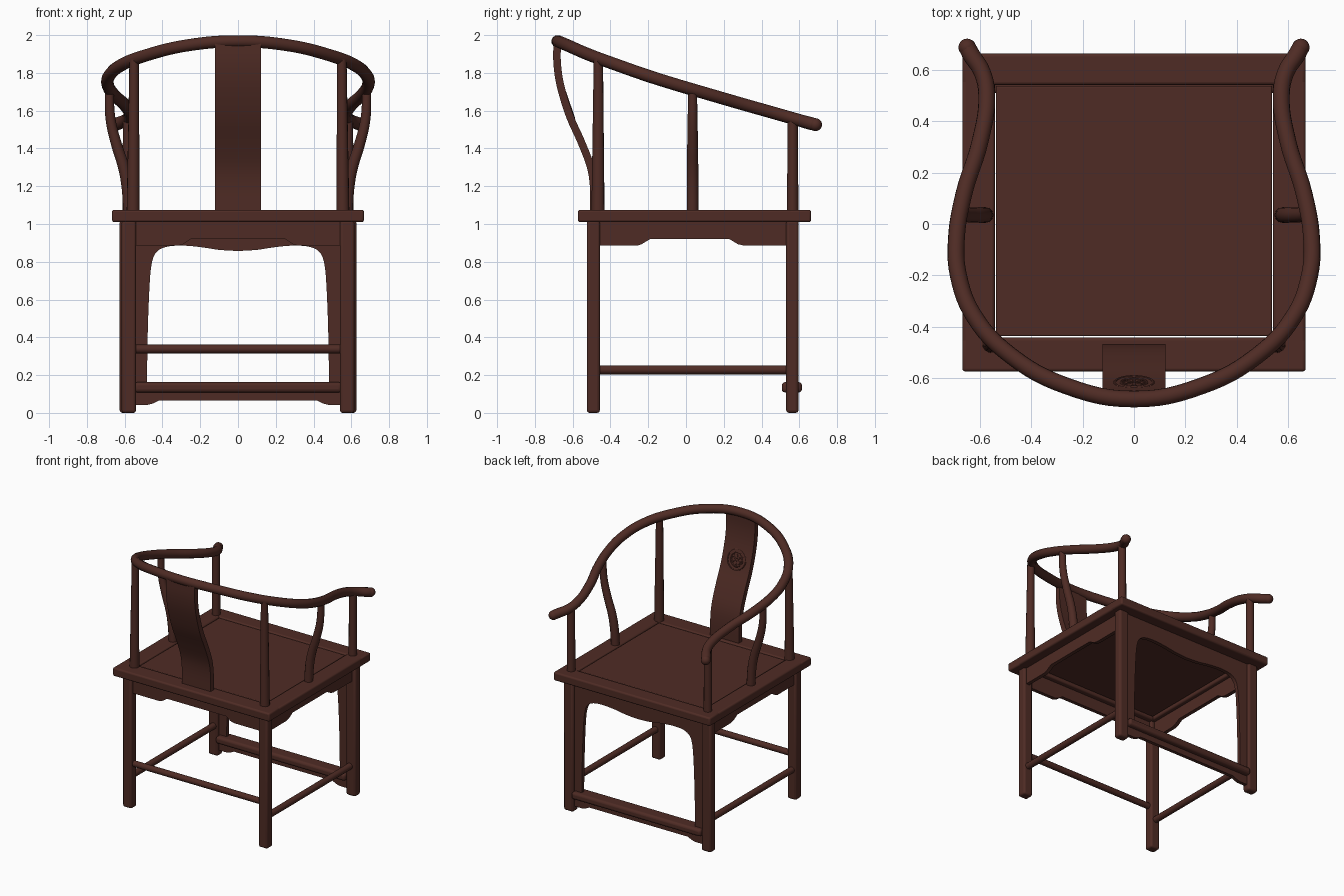
import bpy, bmesh, math
from mathutils import Vector

if "Cube" in bpy.data.objects:
    bpy.data.objects.remove(bpy.data.objects["Cube"])

wood = bpy.data.materials.new("dark red wood")
wood.diffuse_color = (0.078, 0.0245, 0.018, 1)
wood.use_nodes = True
wood.node_tree.nodes["Principled BSDF"].inputs["Base Color"].default_value = wood.diffuse_color


def finish(ob, bevel=0.0, angle=35, segments=3):
    ob.data.materials.clear()
    ob.data.materials.append(wood)
    if bevel:
        m = ob.modifiers.new("soft edges", 'BEVEL')
        m.width, m.segments, m.limit_method = bevel, segments, 'ANGLE'
        m.angle_limit = math.radians(40)
    bpy.ops.object.select_all(action='DESELECT')
    ob.select_set(True)
    bpy.context.view_layer.objects.active = ob
    bpy.ops.object.shade_smooth_by_angle(angle=math.radians(angle))
    return ob


def prism(name, pts, axis, lo, hi, bevel=0.0, segments=3):
    """Extrude a flat outline along x, y or z."""
    def place(p, d):
        u, v = p
        return {'x': (d, u, v), 'y': (u, d, v), 'z': (u, v, d)}[axis]
    bm = bmesh.new()
    a = [bm.verts.new(place(p, lo)) for p in pts]
    b = [bm.verts.new(place(p, hi)) for p in pts]
    bm.faces.new(a)
    bm.faces.new(b[::-1])
    n = len(pts)
    for i in range(n):
        j = (i + 1) % n
        bm.faces.new((a[i], b[i], b[j], a[j]))
    bmesh.ops.recalc_face_normals(bm, faces=bm.faces)
    me = bpy.data.meshes.new(name)
    bm.to_mesh(me)
    bm.free()
    ob = bpy.data.objects.new(name, me)
    bpy.context.collection.objects.link(ob)
    return finish(ob, bevel, segments=segments)


def box(name, x0, x1, y0, y1, z0, z1, bevel=0.005, segments=3):
    return prism(name, [(x0, y0), (x1, y0), (x1, y1), (x0, y1)], 'z', z0, z1, bevel, segments)


def tube(name, pts, depth, radii=None, res=6):
    """Round bar through the given points."""
    cu = bpy.data.curves.new(name, 'CURVE')
    cu.dimensions = '3D'
    cu.bevel_depth, cu.bevel_resolution, cu.resolution_u = depth, 4, res
    cu.use_fill_caps = True
    sp = cu.splines.new('BEZIER')
    sp.bezier_points.add(len(pts) - 1)
    for i, p in enumerate(pts):
        bp = sp.bezier_points[i]
        bp.co = p
        bp.handle_left_type = bp.handle_right_type = 'AUTO'
        bp.radius = radii[i] if radii else 1
    ob = bpy.data.objects.new(name, cu)
    bpy.context.collection.objects.link(ob)
    bpy.ops.object.select_all(action='DESELECT')
    ob.select_set(True)
    bpy.context.view_layer.objects.active = ob
    bpy.ops.object.convert(target='MESH')
    return finish(bpy.context.object, angle=50)


def catmull(pts, n=5):
    p = [Vector(q) for q in pts]
    p = [2 * p[0] - p[1]] + p + [2 * p[-1] - p[-2]]
    out = []
    for i in range(1, len(p) - 2):
        for k in range(n):
            t = k / n
            a, b, c, d = p[i - 1:i + 3]
            out.append(0.5 * (2 * b + (c - a) * t + (2 * a - 5 * b + 4 * c - d) * t * t
                              + (3 * b - a - 3 * c + d) * t ** 3))
    return out + [p[-2]]


def mirrored(half):
    """Outline from its right half, listed from the centre outward."""
    return [(x, z) for x, z in half] + [(-x, z) for x, z in reversed(half) if x > 0]


# seat frame and inset panel
box("seat_back_rail", -0.667, 0.667, -0.573, -0.44, 1.01, 1.075, 0.012)
box("seat_front_rail", -0.667, 0.667, 0.54, 0.662, 1.01, 1.075, 0.012)
for s, side in ((-1, "left"), (1, "right")):
    xs = sorted((s * 0.667, s * 0.54))
    box(f"seat_{side}_rail", *xs, -0.572, 0.661, 1.01, 1.075, 0.012)
box("seat_panel", -0.536, 0.536, -0.436, 0.536, 1.03, 1.07, 0.006)

# curved crest rail with arms
half = [(0.648, 0.688, 1.526), (0.635, 0.662, 1.532), (0.59, 0.59, 1.552),
        (0.572, 0.50, 1.578), (0.598, 0.32, 1.629), (0.66, 0.12, 1.687),
        (0.69, -0.06, 1.740), (0.682, -0.2, 1.784), (0.62, -0.36, 1.840),
        (0.48, -0.51, 1.895), (0.26, -0.63, 1.947)]
path = half + [(0, -0.68, 1.967)] + [(-x, y, z) for x, y, z in reversed(half)]
rad = [1.0, 1.04] + [1] * (len(path) - 4) + [1.04, 1.0]
tube("crest_rail", path, 0.033, rad)

for s, side in ((-1, "left"), (1, "right")):
    # rounded arm tips
    bpy.ops.mesh.primitive_uv_sphere_add(segments=20, ring_count=12, radius=0.034,
                                         location=(s * 0.648, 0.686, 1.526))
    tip = bpy.context.object
    tip.name = f"arm_tip_{side}"
    finish(tip)
    # posts above the seat
    tube(f"back_post_{side}", [(s * 0.555, -0.466, 1.05), (s * 0.55, -0.464, 1.87)],
         0.035, [1, 0.72])
    tube(f"front_post_{side}", [(s * 0.582, 0.565, 1.05), (s * 0.582, 0.565, 1.55)],
         0.03, [1, 0.92])
    tube(f"arm_support_{side}",
         [(s * 0.576, 0.035, 1.05), (s * 0.586, 0.035, 1.2), (s * 0.605, 0.035, 1.3),
          (s * 0.64, 0.035, 1.41), (s * 0.674, 0.035, 1.55), (s * 0.682, 0.035, 1.70)],
         0.031, [1, 1, 0.97, 0.92, 0.85, 0.75])
    # legs
    xs = sorted((s * 0.54, s * 0.616))
    box(f"back_leg_{side}", *xs, -0.525, -0.456, 0, 1.02, 0.014)
    xs = sorted((s * 0.545, s * 0.627))
    box(f"front_leg_{side}", *xs, 0.53, 0.596, 0, 1.02, 0.016)
    # side stretcher and side apron
    tube(f"side_stretcher_{side}", [(s * 0.58, -0.47, 0.228), (s * 0.58, 0.55, 0.228)], 0.024)
    xs = sorted((s * 0.57, s * 0.598))
    prism(f"side_apron_{side}",
          [(-0.47, 1.015), (-0.47, 0.885), (-0.26, 0.885), (-0.235, 0.893), (-0.19, 0.92),
           (0.23, 0.92), (0.275, 0.893), (0.31, 0.885), (0.54, 0.885), (0.54, 1.015)],
          'x', *xs)

# back apron and stretcher
prism("back_apron", mirrored([(0, 0.92), (0.25, 0.92), (0.29, 0.893), (0.32, 0.885),
                              (0.55, 0.885), (0.55, 1.015)]), 'y', -0.505, -0.478)
tube("back_stretcher", [(-0.56, -0.49, 0.338), (0.56, -0.49, 0.338)], 0.023)

# arched front apron running down the legs
arch = [(p.x, p.y) for p in catmull([(0, 0.857), (0.1, 0.863), (0.2, 0.878), (0.3, 0.886),
                                     (0.38, 0.879), (0.43, 0.853), (0.455, 0.80),
                                     (0.468, 0.68), (0.478, 0.42), (0.482, 0.15)], 3)]
prism("front_apron", mirrored(arch + [(0.56, 0.15), (0.56, 1.015)]), 'y', 0.55, 0.578)

# foot rail with small apron below it
box("foot_rail", -0.55, 0.55, 0.507, 0.614, 0.108, 0.163, 0.018)
prism("foot_apron", mirrored([(0, 0.065), (0.42, 0.065), (0.45, 0.05), (0.48, 0.042),
                              (0.55, 0.042), (0.55, 0.115)]), 'y', 0.55, 0.576)

# S-curved back splat
spine = catmull([(-0.487, 1.06), (-0.489, 1.2), (-0.507, 1.31), (-0.557, 1.44),
                 (-0.617, 1.575), (-0.664, 1.73), (-0.682, 1.85), (-0.682, 1.96)], 4)
front, back = [], []
for i, p in enumerate(spine):
    t = (spine[min(i + 1, len(spine) - 1)] - spine[max(i - 1, 0)]).normalized()
    nrm = Vector((t.y, -t.x)) * 0.02
    front.append(tuple(p + nrm))
    back.append(tuple(p - nrm))
prism("back_splat", front + back[::-1], 'x', -0.122, 0.122)

# carved medallion on the splat
centre, tilt = Vector((0, -0.617, 1.63)), (math.radians(-71), 0, 0)
for i, r in enumerate((0.075, 0.05)):
    bpy.ops.mesh.primitive_torus_add(location=centre, rotation=tilt, major_radius=r,
                                     minor_radius=0.006, major_segments=36, minor_segments=8)
    ring = bpy.context.object
    ring.name = f"medallion_ring_{i + 1}"
    finish(ring)
for k in range(6):
    a = k * math.pi / 3
    up = Vector((0, -math.sin(math.radians(19)), math.cos(math.radians(19))))
    loc = centre + Vector((math.cos(a), 0, 0)) * 0.027 + up * math.sin(a) * 0.027
    bpy.ops.mesh.primitive_torus_add(location=loc, rotation=tilt, major_radius=0.016,
                                     minor_radius=0.005, major_segments=16, minor_segments=6)
    petal = bpy.context.object
    petal.name = f"medallion_petal_{k + 1}"
    finish(petal)
